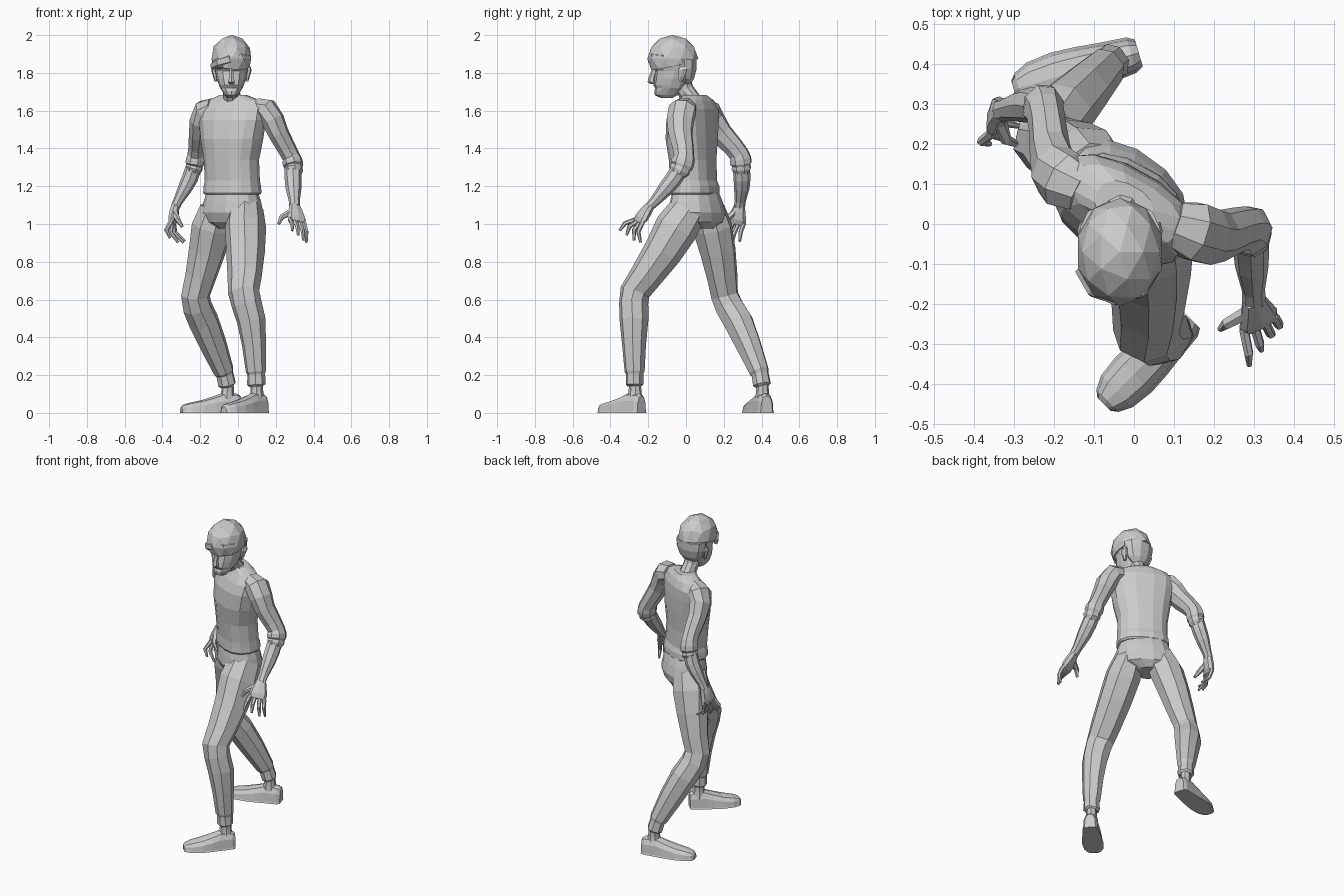
import bpy, bmesh
from math import sin, cos, pi, radians
from mathutils import Vector as V


def side(deg):
    """The figure's left-hand direction when turned by deg toward -x."""
    return V((cos(radians(deg)), -sin(radians(deg)), 0))


def finish(name, bm):
    bmesh.ops.recalc_face_normals(bm, faces=bm.faces)
    me = bpy.data.meshes.new(name)
    bm.to_mesh(me)
    bm.free()
    ob = bpy.data.objects.new(name, me)
    bpy.context.collection.objects.link(ob)
    return ob


def loft(name, rings, ref, n=8, power=2.0, level=False, floor=None, spin=0.0):
    """Skin rings (x, y, z, half width, half depth) along their path."""
    bm = bmesh.new()
    pts = [V(r[:3]) for r in rings]
    loops = []
    for i, r in enumerate(rings):
        if level:
            t = V((0, 0, 1))
        else:
            t = V()
            if i:
                t += (pts[i] - pts[i - 1]).normalized()
            if i < len(pts) - 1:
                t += (pts[i + 1] - pts[i]).normalized()
            t.normalize()
        s = (ref - t * ref.dot(t)).normalized()
        u = t.cross(s)
        loop = []
        for k in range(n):
            a = 2 * pi * (k + spin) / n
            c, d = cos(a), sin(a)
            c = abs(c) ** (2 / power) * (1 if c > 0 else -1)
            d = abs(d) ** (2 / power) * (1 if d > 0 else -1)
            p = pts[i] + s * r[3] * c + u * r[4] * d
            if floor is not None:
                p.z = max(p.z, floor)
            loop.append(bm.verts.new(p))
        loops.append(loop)
    for A, B in zip(loops, loops[1:]):
        for k in range(n):
            bm.faces.new((A[k], A[(k + 1) % n], B[(k + 1) % n], B[k]))
    bm.faces.new(loops[0])
    bm.faces.new(loops[-1])
    return finish(name, bm)


# Shirt with hem, turned toward -x
loft("shirt", [
    (-.03, .045, 1.155, .15, .108), (-.03, .045, 1.165, .158, .115),
    (-.03, .045, 1.2, .155, .113), (-.03, .04, 1.23, .15, .106),
    (-.035, .035, 1.34, .15, .108), (-.032, .03, 1.45, .172, .115),
    (-.03, .035, 1.55, .19, .108), (-.025, .045, 1.61, .19, .092),
    (-.02, .05, 1.655, .15, .068), (-.025, .045, 1.682, .075, .055)],
    side(29), n=14, power=2.4, level=True)

# Trouser seat
loft("trouser_seat", [
    (-.03, .05, 1.17, .145, .105), (-.03, .055, 1.12, .162, .118),
    (-.03, .06, 1.06, .175, .128), (-.035, .07, 1.01, .155, .11),
    (-.04, .075, .975, .06, .07)],
    side(36), n=14, power=2.2, level=True)

# Trouser legs with gathered cuffs, then bare ankles
loft("front_trouser_leg", [
    (.045, .015, 1.08, .085, .10), (.04, -.05, .98, .105, .115),
    (.04, -.125, .85, .10, .10), (.035, -.215, .72, .09, .083),
    (.03, -.27, .64, .082, .078), (.045, -.277, .58, .08, .075),
    (.07, -.275, .49, .075, .075), (.085, -.275, .36, .063, .062),
    (.095, -.272, .22, .053, .052), (.097, -.272, .205, .046, .045),
    (.097, -.272, .15, .05, .045), (.098, -.272, .14, .035, .035)],
    side(30), n=8, power=2.2, spin=.5)
loft("rear_trouser_leg", [
    (-.105, .115, 1.08, .085, .10), (-.135, .14, .98, .10, .115),
    (-.165, .17, .85, .092, .098), (-.198, .192, .72, .08, .082),
    (-.225, .205, .62, .07, .078), (-.215, .23, .56, .075, .078),
    (-.18, .278, .48, .078, .08), (-.13, .33, .36, .066, .072),
    (-.075, .387, .22, .052, .054), (-.07, .392, .205, .045, .046),
    (-.058, .402, .15, .048, .046), (-.056, .404, .14, .035, .035)],
    side(55), n=8, power=2.2, spin=.5)
for name, x, y in (("front_ankle", .1, -.27), ("rear_ankle", -.055, .405)):
    loft(name, [(x, y, .17, .03, .032), (x, y, .11, .032, .036),
                (x, y, .06, .04, .045)], side(45))

# Shoes: flat soles, low toes
for name, heel, toe, yaw in (("front_shoe", (.14, -.235), (-.075, -.45), 45),
                             ("rear_shoe", (.012, .427), (-.3, .335), 73)):
    heel, toe = V((*heel, 0)), V((*toe, 0))
    prof = [(0, .032, .09), (.06, .043, .103), (.3, .05, .106), (.45, .056, .088),
            (.65, .06, .068), (.85, .053, .055), (.96, .036, .045), (1, .02, .032)]
    loft(name, [(*heel.lerp(toe, t), w, h) for t, w, h in prof],
         side(yaw), n=12, power=2.7, floor=.005)
    loft(name + "_sole", [(*heel.lerp(toe, t), w + .003, .02) for t, w, h in prof],
         side(yaw), n=8, power=5, floor=0)

# Sleeves with rolled ends
loft("left_sleeve", [
    (.10, .0, 1.615, .06, .055), (.15, -.018, 1.605, .078, .064),
    (.185, -.03, 1.55, .075, .062), (.215, -.03, 1.48, .066, .055),
    (.258, -.015, 1.4, .058, .05), (.282, -.01, 1.355, .056, .048),
    (.288, -.015, 1.335, .063, .054), (.292, -.022, 1.31, .063, .054),
    (.294, -.026, 1.3, .055, .047), (.294, -.034, 1.285, .058, .05),
    (.294, -.045, 1.265, .045, .042)], V((.2, 1, 0)), n=8, spin=.5)
loft("right_sleeve", [
    (-.13, .085, 1.615, .06, .055), (-.175, .11, 1.6, .075, .062),
    (-.2, .135, 1.55, .074, .056), (-.21, .185, 1.48, .064, .05),
    (-.217, .25, 1.41, .056, .046), (-.222, .28, 1.37, .055, .047),
    (-.225, .288, 1.345, .06, .052), (-.228, .291, 1.32, .06, .052),
    (-.229, .292, 1.31, .05, .045), (-.233, .293, 1.295, .055, .047),
    (-.24, .294, 1.275, .042, .04)], V((.1, 1, 0)), n=8, spin=.5)

# Forearms
loft("left_forearm", [
    (.29, -.02, 1.31, .045, .045), (.292, -.065, 1.24, .045, .046),
    (.294, -.105, 1.19, .042, .042), (.298, -.165, 1.12, .029, .028),
    (.3, -.195, 1.09, .03, .024)], V((1, 0, 0)))
loft("right_forearm", [
    (-.228, .292, 1.32, .045, .042), (-.255, .297, 1.24, .045, .043),
    (-.28, .295, 1.19, .041, .038), (-.318, .287, 1.12, .029, .026),
    (-.332, .283, 1.09, .03, .024)], V((0, 1, 0)))


def hand(label, wrist, knuckles, tips, thumb, bulge):
    """Palm, four bent fingers and a thumb."""
    wrist, bulge = V(wrist), V(bulge)
    a, b = V(knuckles[0]), V(knuckles[1])
    mid, across = (a + b) / 2, (a - b)
    w = across.length / 2 + .008
    loft(label + "_palm", [(*wrist.lerp(mid, t), w * s, d) for t, s, d in
         ((-.1, .58, .022), (.3, .8, .025), (.75, 1.05, .023), (1.05, .95, .014))],
         across, n=8, power=2.6)
    for i, tip in enumerate(tips):
        k, tip = a.lerp(b, i / 3), V(tip)
        m = k.lerp(tip, .5) + bulge
        loft(f"{label}_finger_{i + 1}", [(*k.lerp(wrist, .1), .013, .013),
             (*k, .013, .013), (*m, .012, .012), (*tip, .007, .007)], across, n=6)
    th = V(thumb)
    base = wrist.lerp(a, .3)
    m = base.lerp(th, .55) + across.normalized() * .02
    loft(label + "_thumb", [(*base, .02, .02), (*m, .015, .015), (*th, .008, .008)],
         V((.3, .2, 1)), n=6)


hand("left_hand", (.3, -.195, 1.09), ((.275, -.265, 1.025), (.352, -.235, 1.0)),
     ((.288, -.352, .965), (.318, -.315, .94), (.347, -.275, .912), (.362, -.24, .902)),
     (.215, -.262, 1.0), (.005, -.015, .008))
hand("right_hand", (-.332, .283, 1.09), ((-.357, .225, 1.01), (-.34, .305, 1.0)),
     ((-.36, .2, .925), (-.318, .21, .902), (-.29, .245, .9), (-.28, .285, .91)),
     (-.295, .2, .985), (-.022, -.006, 0))

# Neck and face
HX = -.035
loft("neck", [(-.028, .05, 1.61, .07, .062), (-.03, .03, 1.66, .05, .048),
              (HX, -.005, 1.71, .044, .047), (HX, -.03, 1.78, .045, .05)], side(15), n=10)
face = [(1.668, -.135, -.07, .022), (1.682, -.165, -.045, .036), (1.705, -.168, -.02, .05),
        (1.72, -.163, 0, .06), (1.735, -.173, .01, .066), (1.77, -.168, .03, .078),
        (1.81, -.162, .042, .085), (1.83, -.178, .045, .09), (1.89, -.18, .04, .092),
        (1.95, -.13, .0, .06)]
loft("face", [(HX, (f + b) / 2, z, w, (b - f) / 2) for z, f, b, w in face],
     side(0), n=12, power=2.2, level=True)
loft("nose", [(HX, -.163, 1.825, .01, .016), (HX, -.18, 1.775, .014, .018),
              (HX, -.182, 1.752, .02, .022), (HX, -.172, 1.74, .013, .012)],
     side(0), n=6, level=True, spin=.5)
for s, label in ((1, "left"), (-1, "right")):
    x = HX + s * .086
    loft(label + "_ear", [(x - s * .004, -.028, 1.755, .008, .01), (x, -.025, 1.78, .011, .02),
         (x + s * .008, -.018, 1.815, .013, .027), (x + s * .006, -.015, 1.835, .008, .015)],
         side(0), n=6, level=True)
    loft(label + "_brow", [(HX + s * .018, -.172, 1.826, .008, .01),
         (HX + s * .045, -.162, 1.832, .008, .01), (HX + s * .07, -.135, 1.825, .006, .008)],
         V((0, 0, 1)), n=6)

# Hair: faceted cap trimmed at the brow, longer patch at the nape, swept fringe
bm = bmesh.new()
bmesh.ops.create_icosphere(bm, subdivisions=2, radius=1)
for v in bm.verts:
    v.co = V((HX + v.co.x * .11, -.07 + v.co.y * .135, 1.875 + v.co.z * .126))
cut = bmesh.ops.bisect_plane(bm, geom=bm.verts[:] + bm.edges[:] + bm.faces[:],
                             plane_co=(HX, -.07, 1.845), plane_no=(.12, -.22, 1),
                             clear_inner=True)
bmesh.ops.holes_fill(bm, edges=[e for e in cut["geom_cut"] if isinstance(e, bmesh.types.BMEdge)])
finish("hair", bm)
loft("nape_hair", [(HX, .0, 1.74, .045, .025), (HX, -.002, 1.77, .075, .047),
                   (HX, -.005, 1.82, .095, .064), (HX, -.01, 1.87, .1, .07)],
     side(0), n=10, level=True)
loft("fringe", [(HX - .1, -.115, 1.835, .02, .014), (HX - .065, -.165, 1.855, .028, .02),
                (HX - .01, -.185, 1.872, .03, .02), (HX + .05, -.168, 1.885, .026, .018),
                (HX + .09, -.115, 1.885, .015, .012)], V((0, 0, 1)), n=6)
